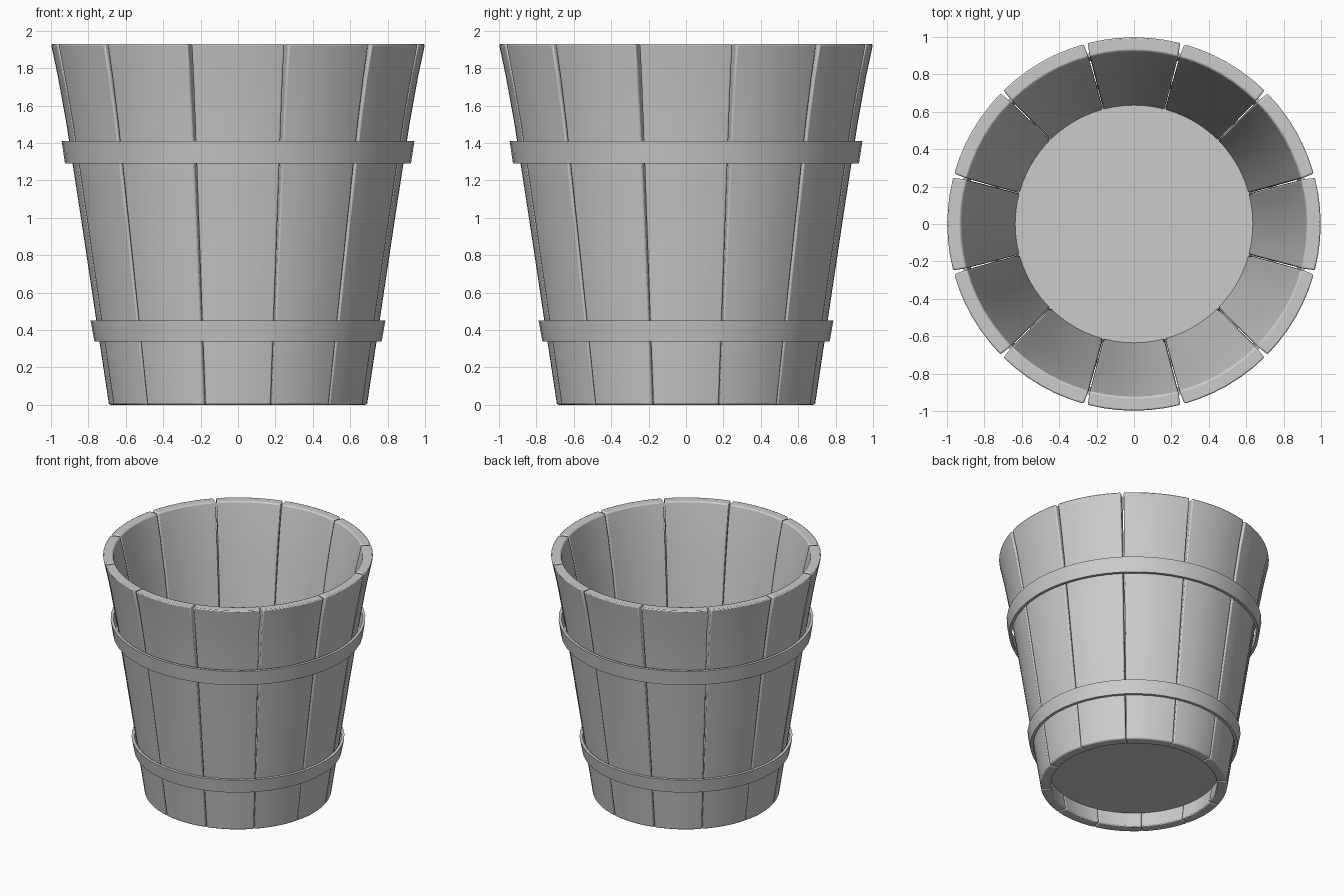
import bpy, bmesh
from math import sin, cos, pi, radians

cube = bpy.data.objects.get("Cube")
if cube:
    bpy.data.objects.remove(cube, do_unlink=True)

STAVES = 12
ARC = 6      # arc steps across one stave
HOOP_SIDES = 48

grey = bpy.data.materials.new("plain grey")
grey.use_nodes = True
colour = (0.6, 0.6, 0.6, 1)
grey.diffuse_color = colour
grey.node_tree.nodes["Principled BSDF"].inputs["Base Color"].default_value = colour


def finish(bm, name, bevel=0):
    """Turn a bmesh into a smooth-shaded grey object."""
    bmesh.ops.recalc_face_normals(bm, faces=bm.faces)
    mesh = bpy.data.meshes.new(name)
    bm.to_mesh(mesh)
    bm.free()
    mesh.materials.append(grey)
    obj = bpy.data.objects.new(name, mesh)
    bpy.context.collection.objects.link(obj)
    bpy.ops.object.select_all(action='DESELECT')
    obj.select_set(True)
    bpy.context.view_layer.objects.active = obj
    bpy.ops.object.shade_smooth_by_angle(angle=radians(35))
    if bevel:
        mod = obj.modifiers.new("soft edges", 'BEVEL')
        mod.width = bevel
        mod.segments = 2
        mod.limit_method = 'ANGLE'
        mod.angle_limit = radians(40)
    return obj


def polar(r, a, z):
    return (r * cos(a), r * sin(a), z)


# Stave stations: height, outer radius, inner radius, outer and inner half angle
STATIONS = [(0, 0.69, 0.612, 14.85, 14.95),
            (0.5, 0.765, 0.687, 14.75, 14.9),
            (1.0, 0.84, 0.762, 14.65, 14.9),
            (1.5, 0.917, 0.838, 14.55, 14.85),
            (1.75, 0.962, 0.885, 14.45, 14.85),
            (1.93, 1.0, 0.925, 14.35, 14.8)]


def stave(index):
    centre = index * 2 * pi / STAVES
    bm = bmesh.new()
    loops = []
    for z, outer, inner, ao, ai in STATIONS:
        steps = [2 * i / ARC - 1 for i in range(ARC + 1)]
        loop = [polar(outer, centre + radians(ao) * t, z) for t in steps]
        loop += [polar(inner, centre - radians(ai) * t, z) for t in steps]
        loops.append([bm.verts.new(p) for p in loop])
    n = len(loops[0])
    for low, high in zip(loops, loops[1:]):
        for i in range(n):
            j = (i + 1) % n
            bm.faces.new((low[i], low[j], high[j], high[i]))
    # End caps as strips of quads
    for loop in (loops[0], loops[-1]):
        for i in range(ARC):
            bm.faces.new((loop[i], loop[i + 1], loop[n - 2 - i], loop[n - 1 - i]))
    finish(bm, f"stave_{index + 1}", 0.009)


def ring(name, profile):
    """Closed radius-height profile swept round the z axis."""
    bm = bmesh.new()
    loops = [[bm.verts.new(polar(r, 2 * pi * k / HOOP_SIDES, z)) for r, z in profile]
             for k in range(HOOP_SIDES)]
    n = len(profile)
    for k in range(HOOP_SIDES):
        a, b = loops[k], loops[(k + 1) % HOOP_SIDES]
        for i in range(n):
            j = (i + 1) % n
            bm.faces.new((a[i], b[i], b[j], a[j]))
    finish(bm, name)


for s in range(STAVES):
    stave(s)

# Flared metal hoops
for name, z0, z1, r0, r1 in [("lower_hoop", 0.34, 0.45, 0.768, 0.788),
                             ("upper_hoop", 1.29, 1.41, 0.925, 0.943)]:
    ring(name, [(r0, z0), (r1, z1), (r1 - 0.022, z1), (r0 - 0.022, z0)])

# Raised floor disc
bm = bmesh.new()
bmesh.ops.create_cone(bm, cap_ends=True, segments=HOOP_SIDES,
                      radius1=0.645, radius2=0.65, depth=0.03)
bmesh.ops.translate(bm, verts=bm.verts, vec=(0, 0, 0.14))
finish(bm, "floor")
